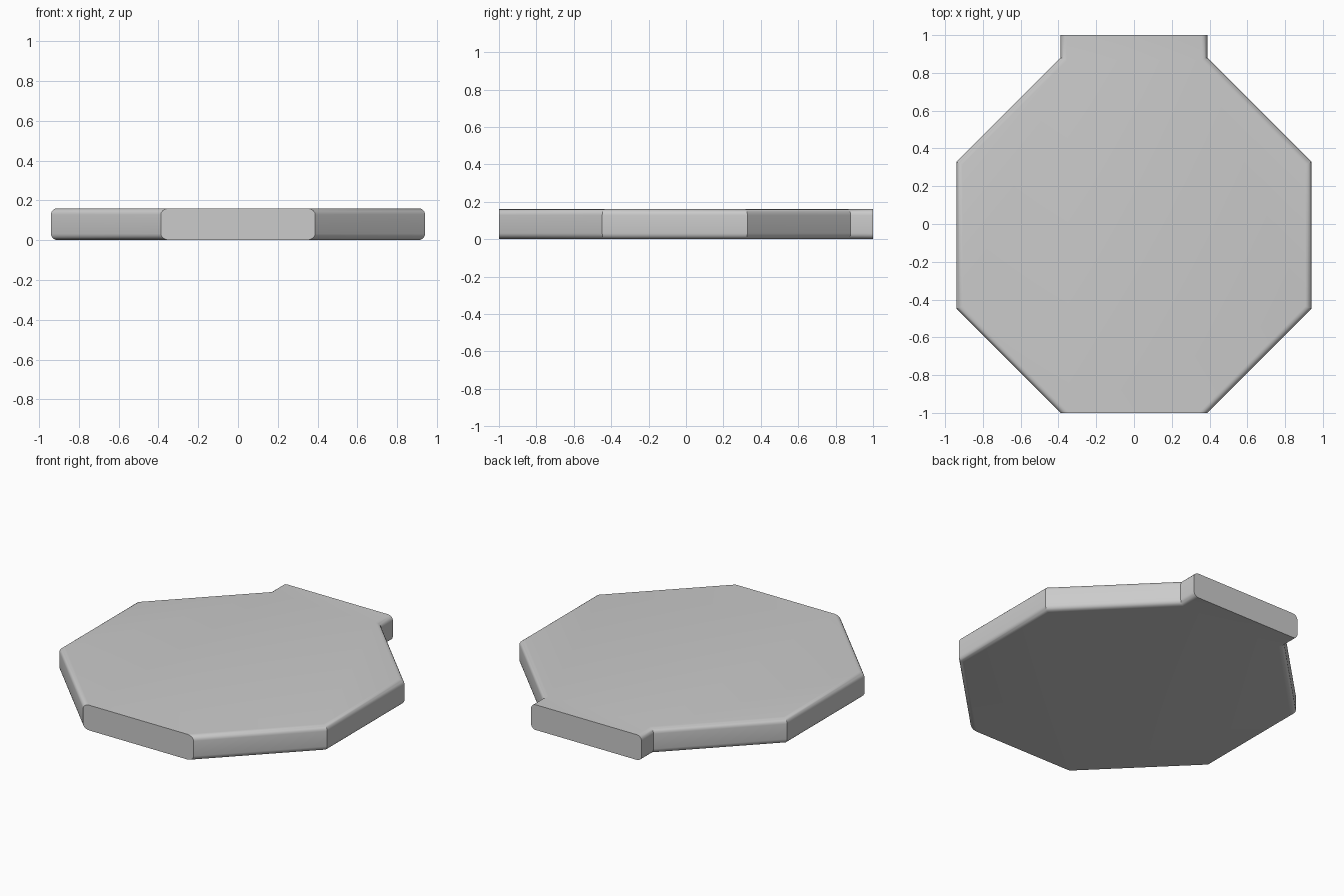
import bpy, bmesh, math

if "Cube" in bpy.data.objects:
    bpy.data.objects.remove(bpy.data.objects["Cube"])

HEIGHT = 0.16      # plate thickness
FILLET = 0.032     # rounding along the side walls

# Right half of the outline: regular octagon plus a short neck at the back
right = [(0.388, -1.0), (0.94, -0.448), (0.94, 0.328), (0.388, 0.88), (0.388, 1.0)]
outline = right + [(-x, y) for x, y in reversed(right)]

# Extrude the outline into a slab
bm = bmesh.new()
base = bm.faces.new([bm.verts.new((x, y, 0)) for x, y in outline])
ext = bmesh.ops.extrude_face_region(bm, geom=[base], use_keep_orig=True)
top_verts = [g for g in ext["geom"] if isinstance(g, bmesh.types.BMVert)]
bmesh.ops.translate(bm, verts=top_verts, vec=(0, 0, HEIGHT))
bmesh.ops.recalc_face_normals(bm, faces=bm.faces)


# Round the horizontal edges of the sides, leaving the two end caps crisp
def is_side_rim(edge):
    a, b = (v.co for v in edge.verts)
    on_end = abs(a.y - b.y) < 1e-5
    return abs(a.z - b.z) < 1e-5 and not on_end


bmesh.ops.bevel(bm, geom=[e for e in bm.edges if is_side_rim(e)],
                offset=FILLET, offset_type='OFFSET', segments=5,
                profile=0.5, affect='EDGES', clamp_overlap=True)

mesh = bpy.data.meshes.new("octagon_platform")
bm.to_mesh(mesh)
bm.free()
plate = bpy.data.objects.new("octagon_platform", mesh)
bpy.context.collection.objects.link(plate)

# Smooth fillets with sharp corners
bpy.context.view_layer.objects.active = plate
plate.select_set(True)
bpy.ops.object.shade_smooth_by_angle(angle=math.radians(30))
